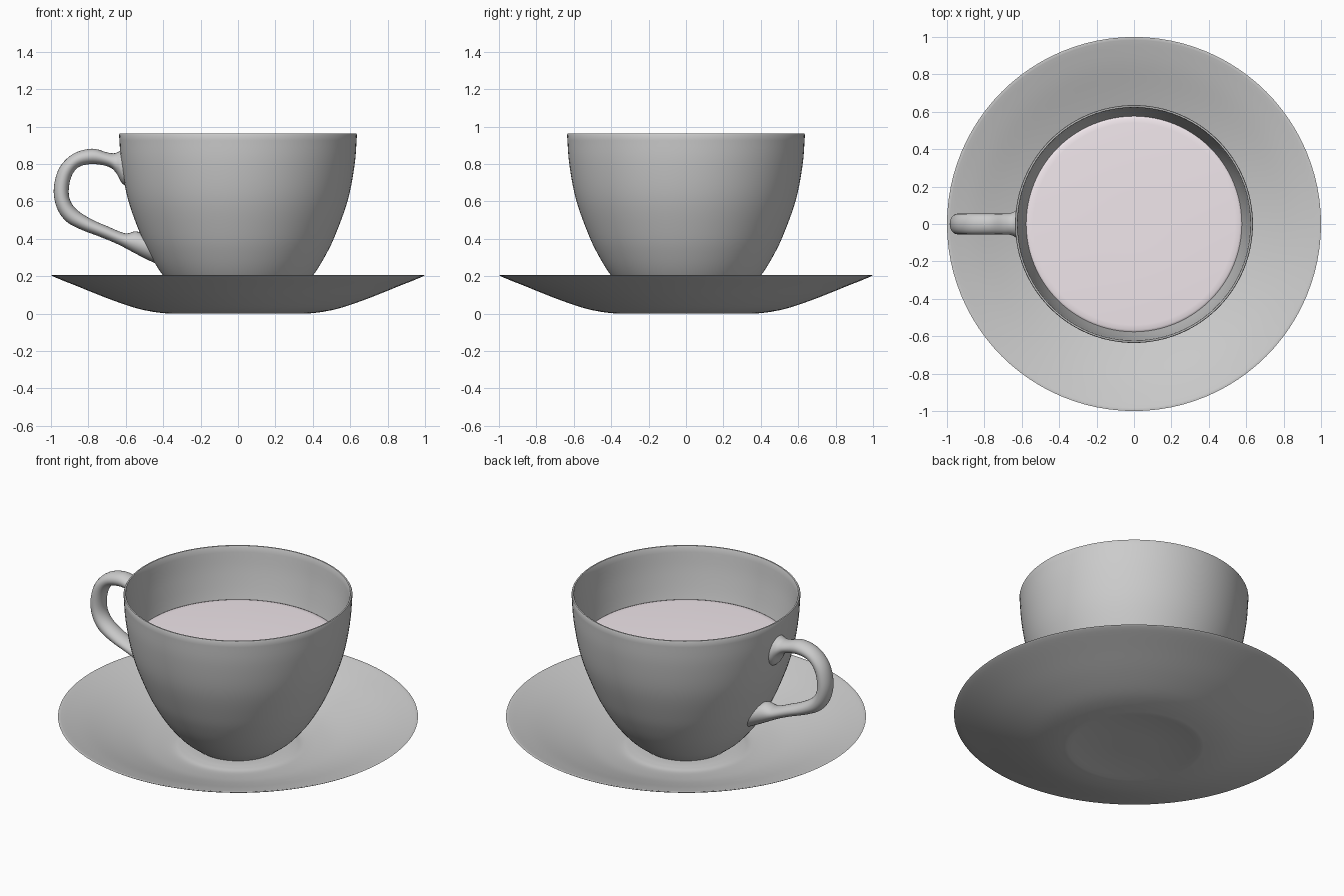
import bpy, bmesh
from math import sin, cos, pi
from mathutils import Vector


def smooth(rows, steps=5):
    """Catmull-Rom interpolation through rows of numbers."""
    p = [Vector(r) for r in rows]
    p = [2 * p[0] - p[1]] + p + [2 * p[-1] - p[-2]]
    out = []
    for i in range(1, len(p) - 2):
        a, b, c, d = p[i - 1:i + 3]
        for k in range(steps):
            t = k / steps
            out.append(0.5 * (2 * b + (c - a) * t + (2 * a - 5 * b + 4 * c - d) * t * t
                              + (3 * b - a - 3 * c + d) * t ** 3))
    return out + [p[-2]]


def skin(name, rings, angle=50):
    """Bridge closed rings of points into one capped, smooth mesh."""
    bm = bmesh.new()
    loops = [[bm.verts.new(co) for co in ring] for ring in rings]
    n = len(loops[0])
    for a, b in zip(loops, loops[1:]):
        for i in range(n):
            j = (i + 1) % n
            bm.faces.new((a[i], a[j], b[j], b[i]))
    bm.faces.new(loops[0][::-1])
    bm.faces.new(loops[-1])
    bmesh.ops.recalc_face_normals(bm, faces=bm.faces)
    me = bpy.data.meshes.new(name)
    bm.to_mesh(me)
    bm.free()
    ob = bpy.data.objects.new(name, me)
    bpy.context.collection.objects.link(ob)
    bpy.ops.object.select_all(action='DESELECT')
    ob.select_set(True)
    bpy.context.view_layer.objects.active = ob
    bpy.ops.object.shade_smooth_by_angle(angle=angle * pi / 180)
    return ob


def lathe(name, profile, n=96):
    return skin(name, [[(r * cos(2 * pi * i / n), r * sin(2 * pi * i / n), z)
                        for i in range(n)] for r, z in profile])


# Saucer: shallow foot, flared underside, thin rim, sunken well
under = smooth([(0.37, 0.0), (0.46, 0.011), (0.56, 0.034), (0.70, 0.083),
                (0.85, 0.143), (0.96, 0.187), (0.993, 0.202)])
upper = smooth([(0.99, 0.208), (0.95, 0.197), (0.85, 0.166), (0.70, 0.113),
                (0.56, 0.068), (0.46, 0.046), (0.37, 0.034), (0.32, 0.04),
                (0.26, 0.045), (0.1, 0.045)])
lathe("saucer", [(0.1, 0.008), (0.34, 0.008)] + under + [(1.0, 0.207)] + upper)

# Cup: rounded bowl with a thin wall
outer = smooth([(0.23, 0.04), (0.265, 0.065), (0.33, 0.12), (0.405, 0.21),
                (0.467, 0.31), (0.522, 0.425), (0.588, 0.61), (0.624, 0.80),
                (0.636, 0.957)])
inner = smooth([(0.622, 0.957), (0.603, 0.80), (0.565, 0.61), (0.497, 0.425),
                (0.38, 0.23), (0.25, 0.115), (0.05, 0.09)])
lathe("cup", outer + [(0.633, 0.963), (0.625, 0.963)] + inner)

# Handle: each row is outer edge x,z, inner edge x,z and half width in y
sections = smooth([
    (-0.62, 0.875, -0.595, 0.68, 0.08), (-0.635, 0.868, -0.622, 0.70, 0.074),
    (-0.66, 0.858, -0.65, 0.75, 0.06), (-0.70, 0.862, -0.69, 0.785, 0.055),
    (-0.78, 0.882, -0.775, 0.80, 0.055), (-0.88, 0.855, -0.85, 0.785, 0.055),
    (-0.955, 0.78, -0.89, 0.735, 0.055), (-0.985, 0.67, -0.905, 0.66, 0.055),
    (-0.97, 0.57, -0.895, 0.60, 0.055), (-0.92, 0.495, -0.855, 0.55, 0.055),
    (-0.84, 0.45, -0.78, 0.503, 0.055), (-0.74, 0.412, -0.70, 0.468, 0.055),
    (-0.64, 0.37, -0.605, 0.43, 0.055), (-0.53, 0.312, -0.55, 0.44, 0.066),
    (-0.425, 0.26, -0.51, 0.43, 0.08)])
rings = []
for ox, oz, ix, iz, w in sections:
    mid = Vector(((ox + ix) / 2, 0, (oz + iz) / 2))
    half = Vector(((ox - ix) / 2, 0, (oz - iz) / 2))
    rings.append([mid + half * cos(2 * pi * k / 24) + Vector((0, w * sin(2 * pi * k / 24), 0))
                  for k in range(24)])
skin("handle", rings)

# Milky drink with a softly rounded edge
drink = lathe("drink", [(0.1, 0.64), (0.575, 0.64), (0.582, 0.648), (0.578, 0.655),
                        (0.565, 0.66), (0.54, 0.662), (0.1, 0.662)])
mat = bpy.data.materials.new("milky_drink")
mat.diffuse_color = (0.88, 0.80, 0.84, 1)
drink.data.materials.append(mat)
